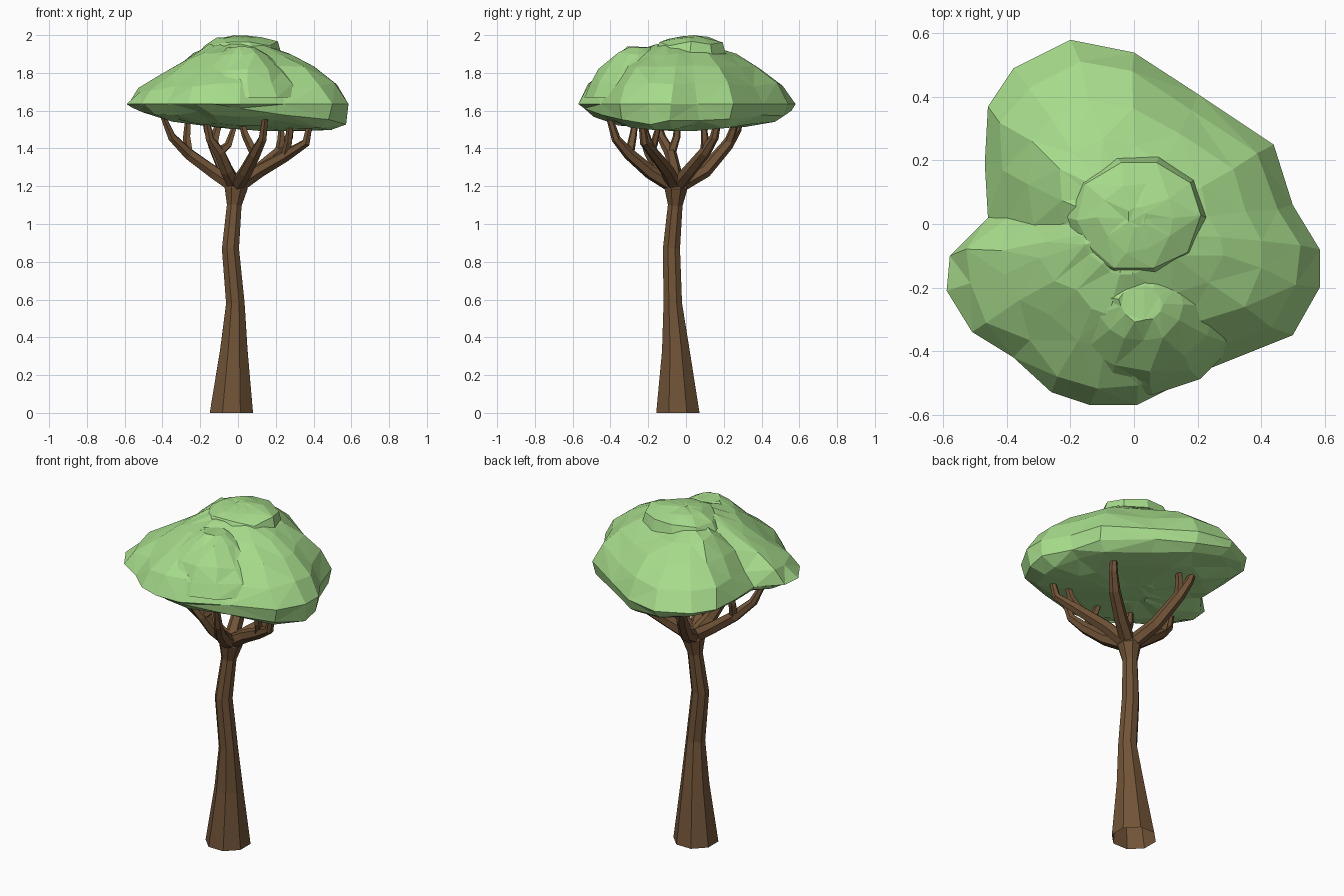
import bpy, bmesh, math, random
from mathutils import Vector

if "Cube" in bpy.data.objects:
    bpy.data.objects.remove(bpy.data.objects["Cube"])
random.seed(4)


def material(name, rgb):
    m = bpy.data.materials.new(name)
    m.use_nodes = True
    m.diffuse_color = (*rgb, 1)
    m.node_tree.nodes["Principled BSDF"].inputs["Base Color"].default_value = (*rgb, 1)
    return m


bark = material("bark_brown", (0.165, 0.088, 0.039))
leaf = material("leaf_green", (0.385, 0.71, 0.26))


def skin(name, rings, mat, open_base=False, split=False):
    """Join a list of vertex rings into one flat-shaded shell."""
    bm = bmesh.new()
    loops = [[bm.verts.new(p) for p in ring] for ring in rings]
    n = len(loops[0])
    for a, b in zip(loops, loops[1:]):
        for i in range(n):
            j = (i + 1) % n
            bm.faces.new((a[i], a[j], b[j], b[i]))
    bm.faces.new(loops[-1])
    if not open_base:
        bm.faces.new(loops[0][::-1])
    bmesh.ops.recalc_face_normals(bm, faces=bm.faces)
    if split:
        bmesh.ops.triangulate(bm, faces=bm.faces, quad_method='SHORT_EDGE')
    mesh = bpy.data.meshes.new(name)
    bm.to_mesh(mesh)
    bm.free()
    mesh.materials.append(mat)
    bpy.context.collection.objects.link(bpy.data.objects.new(name, mesh))


def limb(name, points, radii, sides=6, open_base=False):
    """Tapered tube whose rings turn with the path."""
    pts = [Vector(p) for p in points]
    rings = []
    for i, p in enumerate(pts):
        d = pts[min(i + 1, len(pts) - 1)] - pts[max(i - 1, 0)]
        turn = Vector((0, 0, 1)).rotation_difference(d.normalized())
        if p.z == 0:
            turn.identity()
        ring = []
        for k in range(sides):
            a = math.tau * (k + 0.5) / sides
            ring.append(p + turn @ Vector((math.cos(a), math.sin(a), 0)) * radii[i])
        rings.append(ring)
    skin(name, rings, bark, open_base)


# Trunk, open underneath and flaring into the crotch
limb("trunk",
     [(-.035, -.043, 0), (-.022, -.054, .33), (-.014, -.07, .58),
      (-.04, -.077, .87), (-.02, -.057, 1.1), (-.01, -.053, 1.19), (-.01, -.053, 1.235)],
     [.124, .079, .053, .049, .042, .066, .05], 8, True)

# Main branches, each with a forked twig leaving from its third point
root = (-.012, -.054, 1.195)
branches = {
    "right": ([(-.13, -.06, 1.275), (-.26, -.08, 1.37), (-.35, -.13, 1.46), (-.41, -.17, 1.6)],
              [(-.27, -.05, 1.46), (-.26, -.04, 1.62)]),
    "back": ([(-.07, .1, 1.28), (-.13, .22, 1.42), (-.16, .27, 1.5), (-.19, .3, 1.62)],
             [(-.11, .25, 1.5), (-.07, .28, 1.6)]),
    "back_left": ([(.11, .02, 1.285), (.22, .1, 1.38), (.27, .15, 1.46), (.29, .18, 1.6)],
                  [(.23, .1, 1.45), (.23, .09, 1.57)]),
    "left": ([(.12, -.1, 1.285), (.25, -.16, 1.36), (.36, -.22, 1.43), (.39, -.24, 1.58)],
             [(.27, -.2, 1.44), (.28, -.24, 1.58)]),
    "front": ([(.04, -.19, 1.275), (.09, -.3, 1.37), (.13, -.37, 1.45), (.15, -.42, 1.61)],
              [(.04, -.28, 1.47), (0, -.26, 1.6)]),
    "front_right": ([(-.06, -.14, 1.285), (-.1, -.19, 1.38), (-.15, -.22, 1.45), (-.18, -.24, 1.6)],
                    [(-.05, -.17, 1.42), (-.01, -.14, 1.54)]),
}
for name, (path, twig) in branches.items():
    limb("branch_" + name, [root] + path, [.042, .037, .032, .024, .014])
    limb("twig_" + name, [path[1]] + twig, [.026, .021, .012], 5)


def lobe(name, outline, profile, centre, relief=lambda x, y, z, s: 0):
    """Leafy shell: the outline shrunk towards its centre at each profile height."""
    c = Vector(centre)
    rings = []
    for s, z in profile:
        ring = []
        j = 0 if s == 1 else .004 + .01 * s
        for x, y in outline:
            p = c.lerp(Vector((x, y)), s)
            ring.append((p.x + random.uniform(-j, j), p.y + random.uniform(-j, j),
                         z + relief(p.x, p.y, z, s) + random.uniform(-j, j)))
        rings.append(ring)
    skin(name, rings, leaf, split=True)


def body_relief(x, y, z, s):
    """Tilt the underside, lift the front rim and sink the right-hand side lobe."""
    if z < 1.6:
        return -.08 * x + .15 * max(0, -y - .3)
    return -.8 * max(0, -x - .2) * (1 - s) if y < .03 else 0


# Canopy body with its uneven outline
outline = [(.585, -.08), (.5, .06), (.44, .25), (.2, .41), (0, .54), (-.2, .58),
           (-.38, .49), (-.46, .37), (-.47, .19), (-.46, .02), (-.58, -.1), (-.59, -.21),
           (-.51, -.34), (-.38, -.42), (-.26, -.53), (-.14, -.57), (.01, -.57),
           (.25, -.45), (.5, -.35), (.585, -.2)]
lobe("canopy_body", outline,
     [(.2, 1.505), (.6, 1.523), (.86, 1.55), (.96, 1.585), (1, 1.635),
      (.89, 1.735), (.7, 1.83), (.48, 1.9), (.25, 1.945), (.08, 1.96)],
     (-.01, -.02), body_relief)


def oval(cx, cy, rx, ry, n):
    return [(cx + rx * math.cos(math.tau * i / n), cy + ry * math.sin(math.tau * i / n))
            for i in range(n)]


# Swellings that fold against the body
lobe("canopy_front_swelling", oval(.02, -.25, .33, .29, 13),
     [(1, 1.67), (.9, 1.74), (.72, 1.81), (.42, 1.9), (.2, 1.935)], (.02, -.25))
lobe("canopy_crown", oval(.01, .02, .22, .2, 10),
     [(1, 1.9), (.88, 1.955), (.55, 1.985), (.15, 1.995)], (.01, .02))
